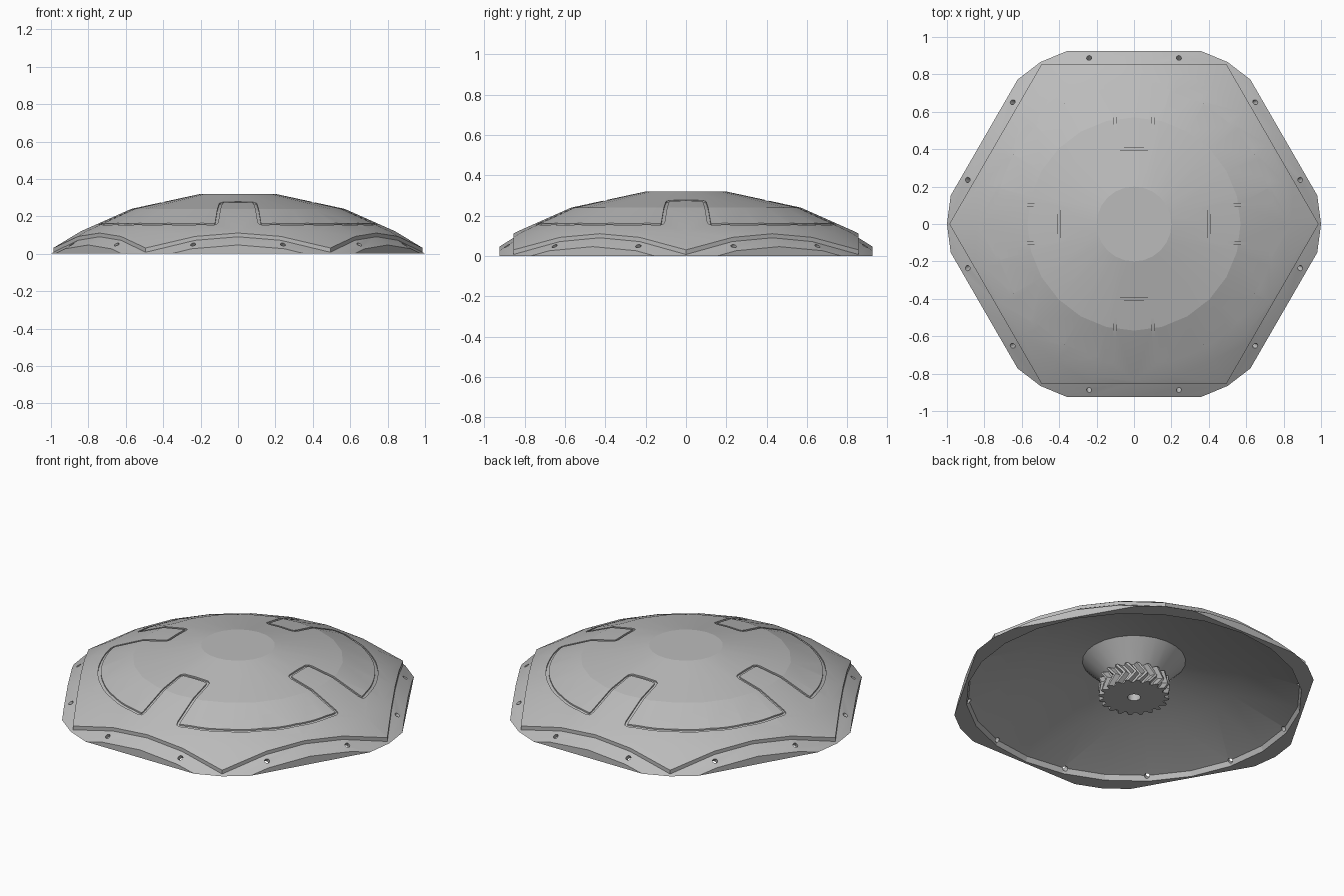
import bpy, bmesh
from math import sin, cos, radians, hypot, atan2, degrees
from mathutils import Vector, Matrix

cube = bpy.data.objects.get("Cube")
if cube:
    bpy.data.objects.remove(cube, do_unlink=True)

grey = bpy.data.materials.new("plain grey")
grey.use_nodes = True
grey.diffuse_color = (0.5, 0.5, 0.5, 1)
grey.node_tree.nodes["Principled BSDF"].inputs["Base Color"].default_value = (0.5, 0.5, 0.5, 1)

SIDES = 24
STEP = 360 / SIDES


def loft(columns, closed):
    """Skin a ring of point columns; closed joins each column end to start."""
    bm = bmesh.new()
    cols = [[bm.verts.new(p) for p in col] for col in columns]
    n = len(cols[0])
    for i, a in enumerate(cols):
        b = cols[(i + 1) % len(cols)]
        for j in range(n if closed else n - 1):
            k = (j + 1) % n
            bm.faces.new((a[j], a[k], b[k], b[j]))
    bmesh.ops.remove_doubles(bm, verts=bm.verts, dist=1e-5)
    bmesh.ops.recalc_face_normals(bm, faces=bm.faces)
    return bm


def lathe(profile):
    angles = [radians(STEP * i) for i in range(SIDES)]
    return loft([[(r * cos(a), r * sin(a), z) for r, z in profile] for a in angles], False)


def trim_hexagon(bm, apothem):
    for i in range(6):
        a = radians(30 + 60 * i)
        n = Vector((cos(a), sin(a), 0))
        cut = bmesh.ops.bisect_plane(bm, geom=bm.verts[:] + bm.edges[:] + bm.faces[:],
                                     plane_co=n * apothem, plane_no=n, clear_outer=True)
        edges = [e for e in cut["geom_cut"] if isinstance(e, bmesh.types.BMEdge)]
        bmesh.ops.holes_fill(bm, edges=edges, sides=0)
    bmesh.ops.recalc_face_normals(bm, faces=bm.faces)


def make(name, bm):
    mesh = bpy.data.meshes.new(name)
    bm.to_mesh(mesh)
    bm.free()
    mesh.materials.append(grey)
    obj = bpy.data.objects.new(name, mesh)
    bpy.context.collection.objects.link(obj)
    return obj


def select(obj):
    bpy.ops.object.select_all(action='DESELECT')
    obj.select_set(True)
    bpy.context.view_layer.objects.active = obj


def carve(obj, cutter):
    cutter.hide_render = True
    mod = obj.modifiers.new("carve", 'BOOLEAN')
    mod.operation = 'DIFFERENCE'
    mod.solver = 'EXACT'
    mod.object = cutter
    select(obj)
    bpy.ops.object.modifier_apply(modifier=mod.name)
    bpy.data.objects.remove(cutter, do_unlink=True)


def smooth(obj, angle):
    select(obj)
    bpy.ops.object.shade_smooth_by_angle(angle=radians(angle))


# Hexagonal dome plate
dome = [(0, 0.32), (0.2, 0.32), (0.57, 0.24), (0.84, 0.12), (1.03, 0.005)]
bm = lathe(dome + [(r, z - 0.025) for r, z in reversed(dome)])
trim_hexagon(bm, 0.855)
plate = make("dome_plate", bm)


def dome_height(x, y):
    a = degrees(atan2(y, x)) % STEP
    r = hypot(x, y) * cos(radians(a - STEP / 2)) / cos(radians(STEP / 2))
    for (r0, z0), (r1, z1) in zip(dome, dome[1:]):
        if r <= r1:
            return z0 + (z1 - z0) * (r - r0) / (r1 - r0)
    return 0


# Groove outline: a circle with four tapered notches
half = [(0.075, 0.40), (0.087, 0.407), (0.092, 0.425)]
half += [(0.092 + 0.022 * t / 8, 0.425 + 0.295 * t / 8) for t in range(1, 9)]
half += [(0.12, 0.737), (0.135, 0.738)]
notch = [(-x, y) for x, y in reversed(half)] + half
arc = [(0.75 * cos(radians(a / 2)), 0.75 * sin(radians(a / 2))) for a in range(155, 24, -5)]
path = []
for q in range(4):
    turn = Matrix.Rotation(radians(-90 * q), 2)
    path += [turn @ Vector(p) for p in notch + arc]

columns = []
for i, p in enumerate(path):
    t = (path[(i + 1) % len(path)] - path[i - 1]).normalized()
    side = Vector((-t.y, t.x)) * 0.008
    l, r = p + side, p - side
    zl, zr = dome_height(*l), dome_height(*r)
    columns.append([(l.x, l.y, zl - 0.008), (l.x, l.y, zl + 0.02),
                    (r.x, r.y, zr + 0.02), (r.x, r.y, zr - 0.008)])
carve(plate, make("groove_cutter", loft(columns, True)))
smooth(plate, 11)

# Rim flange with hollow underside and central funnel
bm = lathe([(0, 0.30), (0.2, 0.30), (0.57, 0.22), (0.84, 0.10), (1, 0),
            (0.91, 0), (0.90, 0.03), (0.57, 0.16), (0.28, 0.226), (0.16, 0.105), (0, 0.105)])
trim_hexagon(bm, 0.925)
flange = make("rim_flange", bm)

# Two slanted bolt holes through each side of the rim
bm = bmesh.new()
for i in range(6):
    for s in (-0.24, 0.24):
        place = (Matrix.Rotation(radians(30 + 60 * i), 4, 'Z')
                 @ Matrix.Translation((0.888, s, 0.05)) @ Matrix.Rotation(radians(45), 4, 'Y'))
        bmesh.ops.create_cone(bm, cap_ends=True, segments=12, radius1=0.014,
                              radius2=0.014, depth=0.12, matrix=place)
carve(flange, make("hole_cutter", bm))
smooth(flange, 11)

# Herringbone gear with a central bore
TEETH = 20
columns = []
for i in range(TEETH * 4):
    a = radians(360 * i / (TEETH * 4))
    r = 0.192 if i % 4 in (0, 1) else 0.165
    col = [(r * cos(a + t), r * sin(a + t), z) for t, z in ((0, 0), (0.25, 0.055), (0, 0.11))]
    col += [(0.035 * cos(a), 0.035 * sin(a), z) for z in (0.11, 0)]
    columns.append(col)
gear = make("herringbone_gear", loft(columns, True))
smooth(gear, 8)
